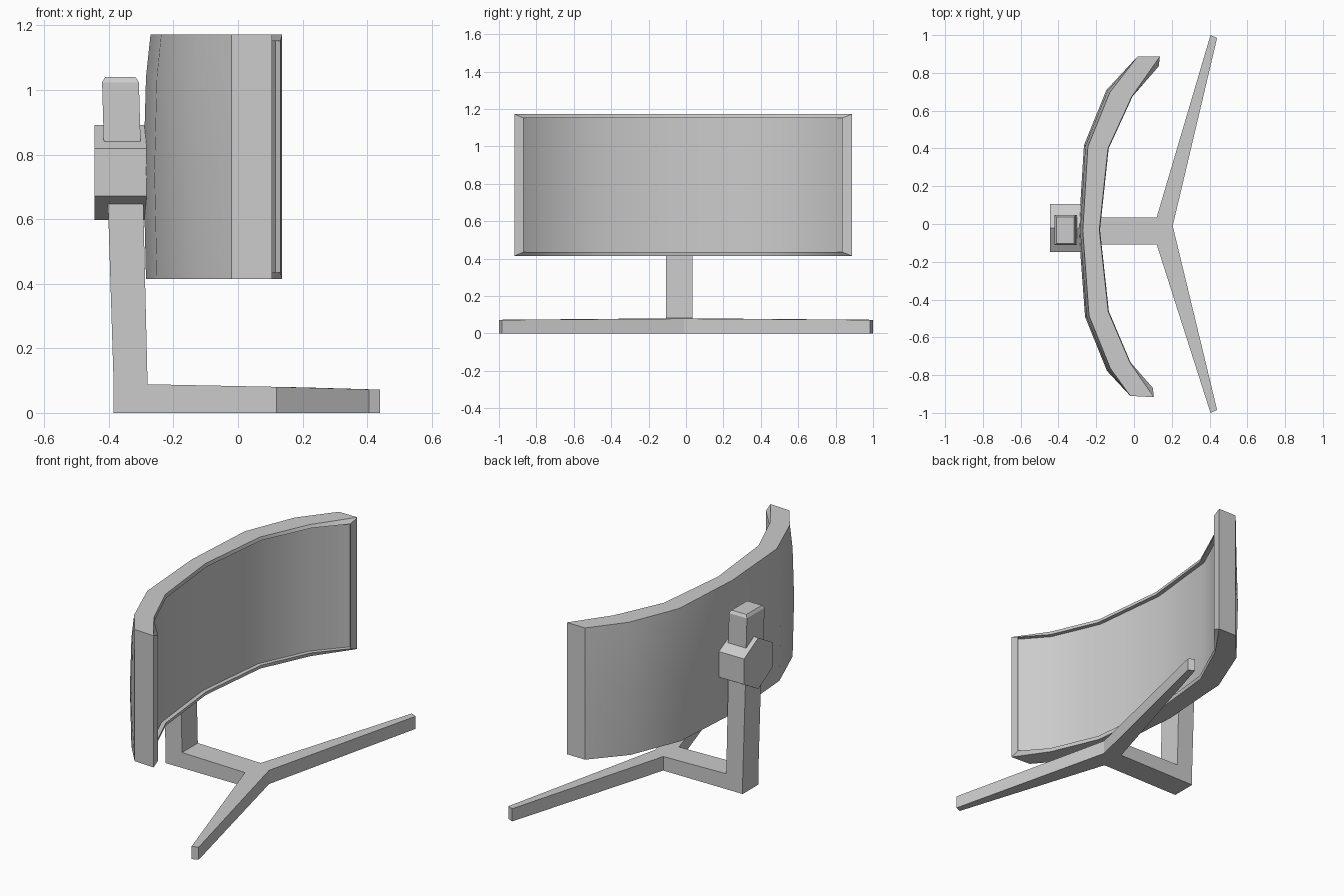
import bpy, bmesh
from math import radians, sin, cos, pi

if "Cube" in bpy.data.objects:
    bpy.data.objects.remove(bpy.data.objects["Cube"])


def make(name, verts, faces):
    me = bpy.data.meshes.new(name)
    bm = bmesh.new()
    vs = [bm.verts.new(v) for v in verts]
    for f in faces:
        bm.faces.new([vs[i] for i in f])
    bmesh.ops.recalc_face_normals(bm, faces=bm.faces)
    bm.to_mesh(me)
    bm.free()
    ob = bpy.data.objects.new(name, me)
    bpy.context.collection.objects.link(ob)
    return ob


def loft(name, *rings):
    """Closed solid through matching outlines."""
    n, m = len(rings[0]), len(rings)
    faces = [range(n), range((m - 1) * n, m * n)]
    for r in range(m - 1):
        faces += [(r * n + i, r * n + (i + 1) % n, (r + 1) * n + (i + 1) % n, (r + 1) * n + i)
                  for i in range(n)]
    return make(name, [v for ring in rings for v in ring], faces)


# Curved screen: (back x, back y, lip x, lip y) for each column, seen from above
columns = [(-0.02, -0.91, 0.100, -0.868), (-0.125, -0.765, -0.018, -0.733),
           (-0.238, -0.485, -0.133, -0.463), (-0.271, -0.035, -0.18, -0.03),
           (-0.244, 0.41, -0.134, 0.40), (-0.128, 0.697, -0.008, 0.675),
           (0.02, 0.888, 0.131, 0.835)]
front_ends = {0: (0.105, -0.917), 6: (0.137, 0.887)}
back_rows = [(0.415, 0.014), (0.75, 0.022), (1.04, 0.014), (1.172, 0)]   # z, bulge
zb, zt, lip, depth = 0.415, 1.172, 0.02, 0.024
N = 10
verts = []
for i, (bx, by, lx, ly) in enumerate(columns):
    ang = radians(50) * (i - 3) / 3              # facing direction of this column
    nx, ny = cos(ang), -sin(ang)
    fx, fy = front_ends.get(i, (lx - 0.004, ly))
    k = 0 if i in front_ends else 1
    verts += [(bx - b * nx * k, by - b * ny * k, z) for z, b in back_rows]
    rx, ry = lx - depth * nx, ly - depth * ny
    verts += [(fx, fy, zt), (lx, ly, zt - lip), (rx, ry, zt - lip),
              (rx, ry, zb + lip), (lx, ly, zb + lip), (fx, fy, zb)]
faces = []
for c in range(len(columns) - 1):
    for k in range(N):
        k2 = (k + 1) % N
        faces.append((c * N + k, c * N + k2, (c + 1) * N + k2, (c + 1) * N + k))
for s in (0, (len(columns) - 1) * N):          # end cap, side bezel, recess side
    for f in ((0, 1, 2, 3, 4, 9), (4, 5, 8, 9), (5, 6, 7, 8)):
        faces.append([s + k for k in f])
screen = make("screen", verts, faces)
bpy.context.view_layer.objects.active = screen
screen.select_set(True)
bpy.ops.object.shade_smooth_by_angle(angle=radians(30))
screen.select_set(False)

# Y-shaped foot, sloping gently down to the tips
foot = [(-0.385, -0.108), (0.12, -0.108), (0.405, -1.0), (0.44, -0.985), (0.205, -0.01),
        (0.44, 0.985), (0.405, 1.0), (0.12, 0.035), (-0.385, 0.035)]
loft("foot", [(x, y, 0) for x, y in foot],
     [(x, y, 0.083 - 0.02 * x - (0.002 if x > 0.3 else 0)) for x, y in foot])


def section(x0, x1, y0, y1, z):
    return [(x0, y0, z), (x1, y0, z), (x1, y1, z), (x0, y1, z)]


# Leaning stand column
loft("stand_column", section(-0.385, -0.28, -0.108, 0.035, 0.085),
     section(-0.406, -0.296, -0.108, 0.035, 0.75))

# Upper post with chamfered top
loft("upper_post", section(-0.413, -0.299, -0.112, 0.048, 0.75),
     section(-0.421, -0.307, -0.112, 0.048, 1.024),
     section(-0.411, -0.317, -0.102, 0.038, 1.04))

# Hexagonal mounting hub
hexa = [(-0.022 + 0.147 * sin(k * pi / 3), 0.745 + 0.147 * cos(k * pi / 3)) for k in range(6)]
loft("mount_hub", [(-0.444, y, z) for y, z in hexa], [(-0.283, y, z) for y, z in hexa])
